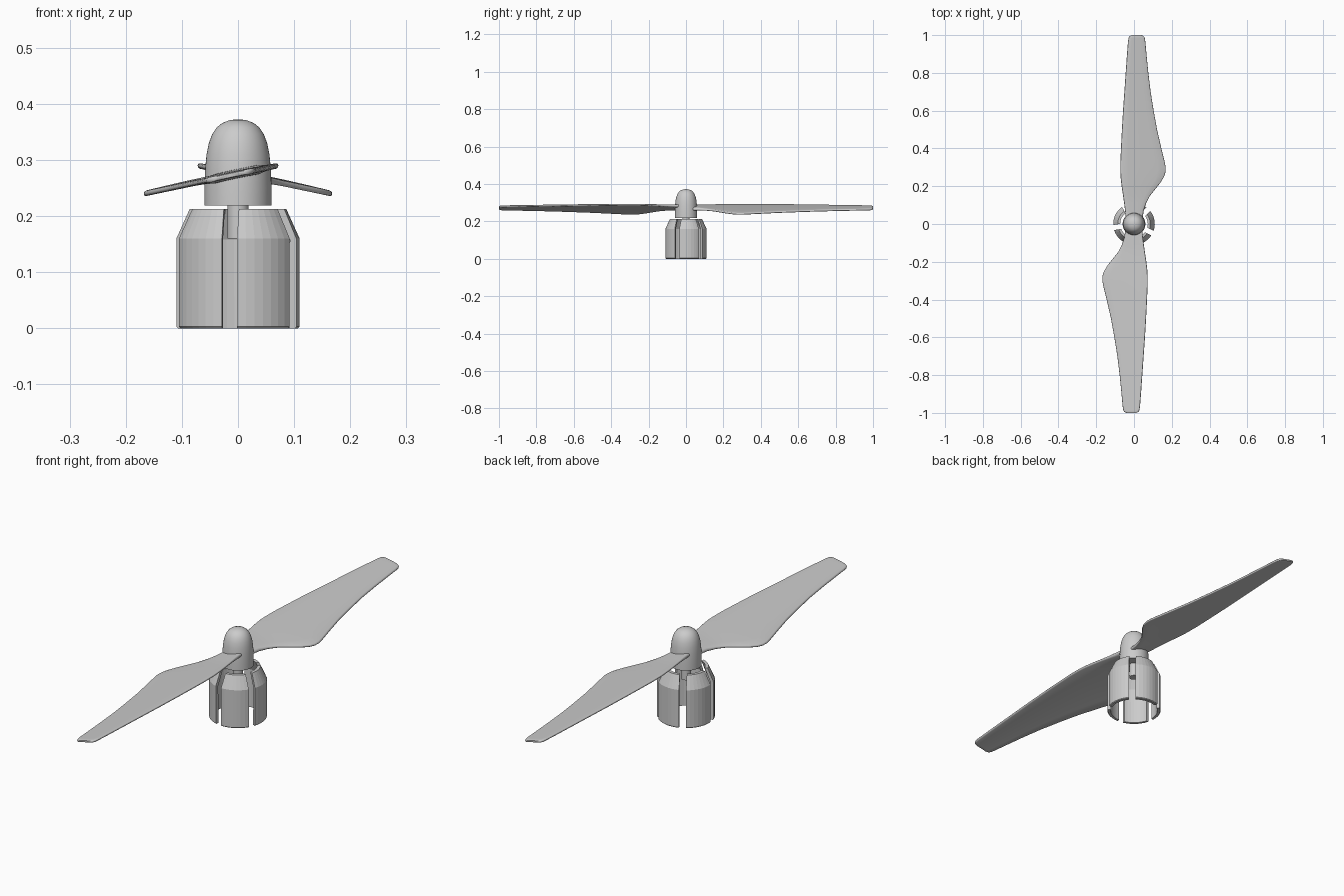
import bpy, bmesh, math

if "Cube" in bpy.data.objects:
    bpy.data.objects.remove(bpy.data.objects["Cube"])


def make_object(name, verts, faces, smooth_angle=None):
    mesh = bpy.data.meshes.new(name)
    mesh.from_pydata(verts, [], faces)
    bm = bmesh.new()
    bm.from_mesh(mesh)
    bmesh.ops.remove_doubles(bm, verts=bm.verts, dist=1e-6)
    bmesh.ops.recalc_face_normals(bm, faces=bm.faces)
    bm.to_mesh(mesh)
    bm.free()
    ob = bpy.data.objects.new(name, mesh)
    bpy.context.collection.objects.link(ob)
    if smooth_angle:
        bpy.ops.object.select_all(action='DESELECT')
        ob.select_set(True)
        bpy.context.view_layer.objects.active = ob
        bpy.ops.object.shade_smooth_by_angle(angle=math.radians(smooth_angle))
    return ob


def loft(rings):
    """Join equal closed rings with quads and cap both ends."""
    n = len(rings[0])
    verts = [p for r in rings for p in r]
    faces = [(i * n + j, i * n + (j + 1) % n, (i + 1) * n + (j + 1) % n, (i + 1) * n + j)
             for i in range(len(rings) - 1) for j in range(n)]
    faces += [tuple(range(n)), tuple(range(len(verts) - n, len(verts)))]
    return verts, faces


def lathe(name, profile, sides, angle):
    rings = [[(r * math.cos(2 * math.pi * k / sides), r * math.sin(2 * math.pi * k / sides), z)
              for k in range(sides)] for r, z in profile]
    return make_object(name, *loft(rings), angle)


# Motor bell: five wall segments separated by parallel-sided slots
WALL = [(0.096, 0.0), (0.107, 0.0), (0.110, 0.003), (0.110, 0.16),
        (0.086, 0.213), (0.073, 0.213), (0.097, 0.158)]
SLOT_HALF, FACETS = 0.0135, 7
for s in range(5):
    start = math.radians(-98 + 72 * s)
    rings = []
    for k in range(FACETS + 1):
        ring = []
        for r, z in WALL:
            gap = math.asin(SLOT_HALF / r)
            a = start + gap + (math.radians(72) - 2 * gap) * k / FACETS
            ring.append((r * math.cos(a), r * math.sin(a), z))
        rings.append(ring)
    make_object(f"motor_wall_{s + 1}", *loft(rings))

# Shaft joining bell and hub
lathe("shaft", [(0.019, 0.16), (0.019, 0.23)], 24, 30)

# Domed hub
lathe("hub", [(0.060, 0.219), (0.060, 0.25), (0.0585, 0.285), (0.056, 0.31), (0.052, 0.33),
              (0.046, 0.346), (0.038, 0.358), (0.028, 0.366), (0.015, 0.371), (0.003, 0.3725)], 48, 35)

# Blade plan: y, left edge x, right edge x, half thickness
PLAN = [(0.02, -0.042, 0.045, 0.009), (0.07, -0.047, 0.051, 0.008), (0.11, -0.052, 0.064, 0.006),
        (0.15, -0.058, 0.085, 0.005), (0.19, -0.064, 0.117, 0.005), (0.22, -0.068, 0.141, 0.005),
        (0.25, -0.071, 0.159, 0.005), (0.275, -0.072, 0.167, 0.005), (0.30, -0.072, 0.168, 0.005),
        (0.33, -0.072, 0.162, 0.005), (0.40, -0.069, 0.145, 0.005), (0.50, -0.064, 0.122, 0.005),
        (0.60, -0.058, 0.104, 0.005), (0.70, -0.051, 0.088, 0.005), (0.80, -0.044, 0.076, 0.005),
        (0.90, -0.037, 0.066, 0.005), (0.965, -0.032, 0.060, 0.005), (0.985, -0.029, 0.057, 0.005),
        (0.995, -0.023, 0.051, 0.005), (1.0, -0.013, 0.041, 0.0035)]


def blade(name, sign):
    rings = []
    for y, left, right, t in PLAN:
        mid, half = (left + right) / 2, (right - left) / 2
        ring = []
        # Stadium cross-section, pitched and slightly cambered
        for side in (0, 1):
            for k in range(7):
                a = -math.pi / 2 + math.pi * k / 6 + side * math.pi
                ring.append(((half - t) * (1 - 2 * side) + t * math.cos(a), t * math.sin(a)))
            for k in range(1, 6):
                ring.append(((half - t) * (1 - 2 * side) * (1 - k / 3), t * (1 - 2 * side)))
        out = []
        for u, h in ring:
            x = mid + u
            camber = 0.02 * half * (1 - (u / half) ** 2)
            out.append((sign * x, sign * y, 0.275 - 0.21 * x + h + camber))
        rings.append(out)
    make_object(name, *loft(rings), 40)


blade("rear_blade", 1)
blade("front_blade", -1)
